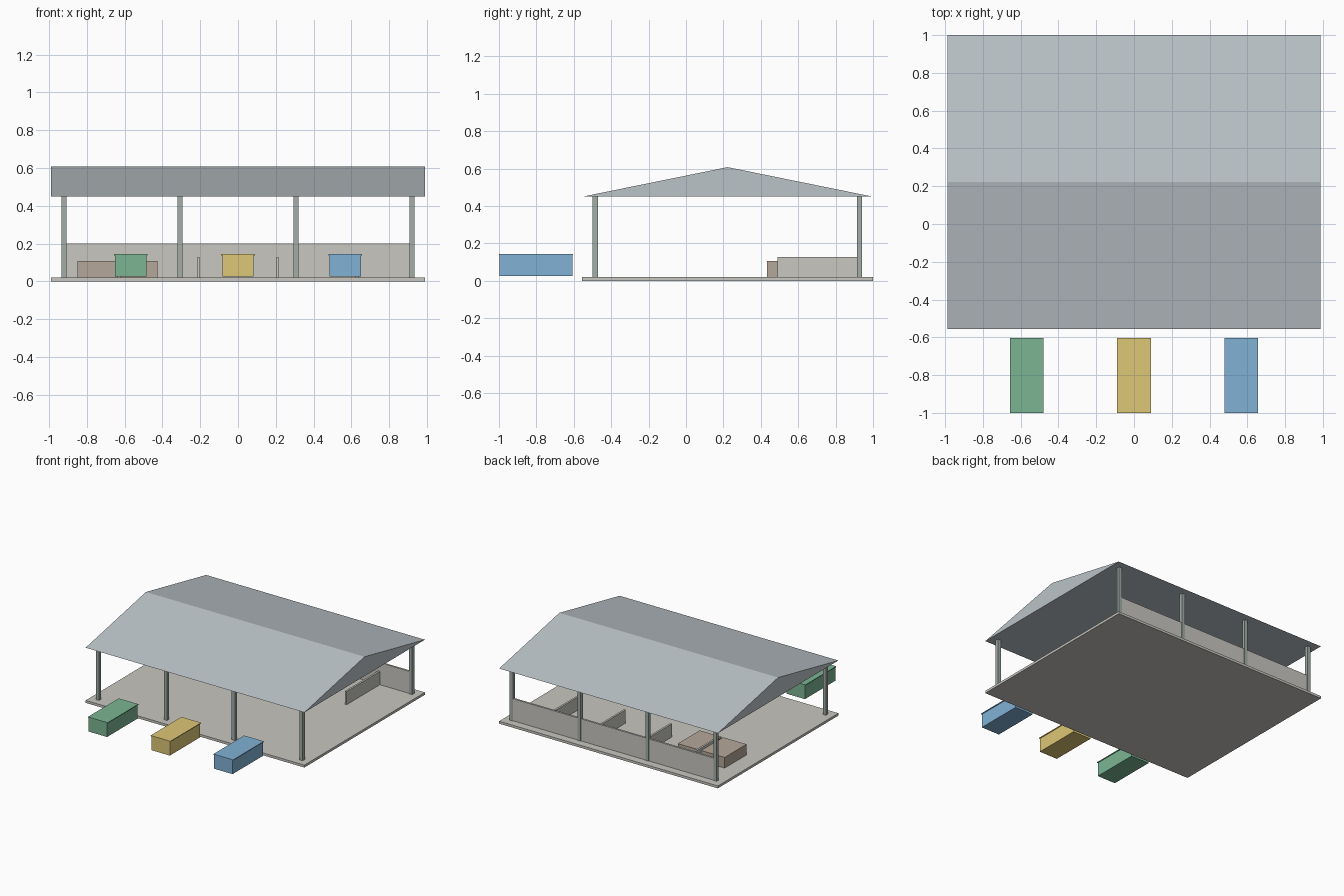
import bpy, bmesh

if "Cube" in bpy.data.objects:
    bpy.data.objects.remove(bpy.data.objects["Cube"])


def material(name, rgb):
    m = bpy.data.materials.new(name)
    m.diffuse_color = (*rgb, 1)
    m.use_nodes = True
    m.node_tree.nodes["Principled BSDF"].inputs["Base Color"].default_value = m.diffuse_color
    return m


CONCRETE = material("concrete", (0.58, 0.57, 0.53))
STEEL = material("painted_steel", (0.36, 0.42, 0.39))
ROOFING = material("roof_sheet", (0.50, 0.55, 0.58))
TAN = material("stacked_material", (0.46, 0.39, 0.32))
GREEN = material("green_paint", (0.20, 0.46, 0.29))
YELLOW = material("yellow_paint", (0.72, 0.57, 0.18))
BLUE = material("blue_paint", (0.22, 0.44, 0.66))


def add_object(name, bm, mat):
    bmesh.ops.recalc_face_normals(bm, faces=bm.faces)
    mesh = bpy.data.meshes.new(name)
    bm.to_mesh(mesh)
    bm.free()
    mesh.materials.append(mat)
    ob = bpy.data.objects.new(name, mesh)
    bpy.context.collection.objects.link(ob)
    return ob


def box(name, x, y, z, mat):
    """Box from (min, max) pairs along each axis."""
    bm = bmesh.new()
    bmesh.ops.create_cube(bm, size=1)
    for v in bm.verts:
        v.co = [lo + (c + 0.5) * (hi - lo) for c, (lo, hi) in zip(v.co, (x, y, z))]
    return add_object(name, bm, mat)


def around(centre, half):
    return (centre - half, centre + half)


W = 0.988                     # half width of slab and roof
FRONT, BACK = -0.555, 1.0     # slab and roof depth
FLOOR, EAVE, RIDGE = 0.02, 0.45, 0.608
POST_FRONT, POST_BACK = -0.485, 0.927

# Floor slab
box("floor_slab", (-W, W), (FRONT, BACK), (0, FLOOR), CONCRETE)

# Gabled roof: triangular profile extruded along x
bm = bmesh.new()
profile = [(FRONT, EAVE), (BACK, EAVE), ((FRONT + BACK) / 2, RIDGE)]
face = bm.faces.new([bm.verts.new((-W, y, z)) for y, z in profile])
ext = bmesh.ops.extrude_face_region(bm, geom=[face])["geom"]
bmesh.ops.translate(bm, vec=(2 * W, 0, 0),
                    verts=[g for g in ext if isinstance(g, bmesh.types.BMVert)])
# the starting cap is kept or rebuilt so the roof stays closed
bmesh.ops.holes_fill(bm, edges=[e for e in bm.edges if e.is_boundary], sides=0)
add_object("gable_roof", bm, ROOFING)

# Posts, four along the front and four along the back
for row, y in (("front", POST_FRONT), ("back", POST_BACK)):
    for i in range(4):
        x = -0.92 + i * 1.84 / 3
        box(f"{row}_post_{i + 1}", around(x, 0.014), around(y, 0.014),
            (FLOOR, EAVE), STEEL)

# Low back wall and bay dividers
box("back_wall", (-0.92, 0.92), around(POST_BACK, 0.008), (FLOOR, 0.2), CONCRETE)
for i in range(4):
    x = -0.63 + i * 0.42
    box(f"bay_divider_{i + 1}", around(x, 0.008), (0.49, POST_BACK - 0.008),
        (FLOOR, 0.128), CONCRETE)

# Stacked material in the left bays, either side of a divider
for side, x in (("left", (-0.85, -0.638)), ("right", (-0.622, -0.427))):
    box(f"material_stack_{side}", x, (0.433, 0.715), (FLOOR, 0.107), TAN)

# Lidded containers in front
for name, x, mat in (("green", -0.567, GREEN), ("yellow", 0, YELLOW), ("blue", 0.567, BLUE)):
    box(f"{name}_container", around(x, 0.083), (-0.998, -0.606), (0.025, 0.138), mat)
    box(f"{name}_container_lid", around(x, 0.089), (-1.0, -0.603), (0.138, 0.144), mat)
